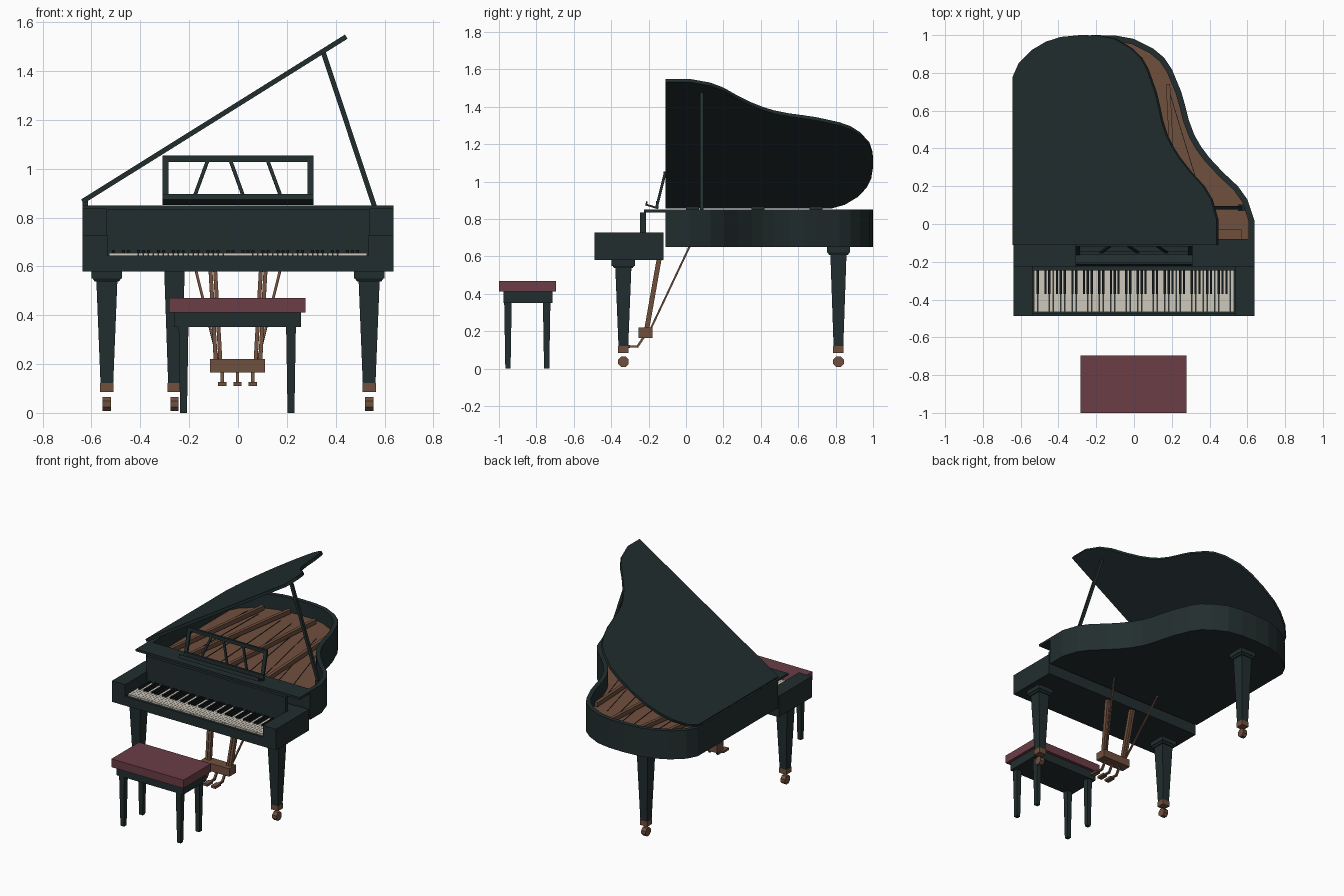
import bpy, bmesh, math
from mathutils import Vector, Matrix

cube = bpy.data.objects.get("Cube")
if cube:
    bpy.data.objects.remove(cube)


def material(name, rgb):
    m = bpy.data.materials.new(name)
    m.use_nodes = True
    m.diffuse_color = (*rgb, 1)
    m.node_tree.nodes["Principled BSDF"].inputs["Base Color"].default_value = (*rgb, 1)
    return m


EBONY = material("dark lacquer", (0.016, 0.027, 0.028))
BLACK = material("black key", (0.007, 0.011, 0.012))
BROWN = material("brown wood", (0.16, 0.08, 0.048))
RED = material("red cushion", (0.147, 0.048, 0.061))
IVORY = material("ivory key", (0.62, 0.58, 0.50))


def finish(name, bm, mat):
    bmesh.ops.recalc_face_normals(bm, faces=bm.faces)
    me = bpy.data.meshes.new(name)
    bm.to_mesh(me)
    bm.free()
    me.materials.append(mat)
    ob = bpy.data.objects.new(name, me)
    bpy.context.collection.objects.link(ob)
    return ob


def add_box(bm, x, y, z):
    """Box from (low, high) pairs."""
    size = [b - a for a, b in (x, y, z)]
    mid = [(a + b) / 2 for a, b in (x, y, z)]
    bmesh.ops.create_cube(bm, size=1, matrix=Matrix.Translation(mid) @ Matrix.Diagonal((*size, 1)))


def add_beam(bm, p, q, w, d):
    """Rectangular bar from p to q, w wide and d deep."""
    p, q = Vector(p), Vector(q)
    axis = (q - p).normalized()
    side = Vector((1, 0, 0)) if abs(axis.x) < 0.9 else Vector((0, 1, 0))
    side = (side - axis * side.dot(axis)).normalized()
    rot = Matrix((side, axis.cross(side), axis)).transposed().to_4x4()
    bmesh.ops.create_cube(bm, size=1, matrix=Matrix.Translation((p + q) / 2) @ rot
                          @ Matrix.Diagonal((w, d, (q - p).length, 1)))


def box(name, mat, *boxes):
    bm = bmesh.new()
    for b in boxes:
        add_box(bm, *b)
    return finish(name, bm, mat)


def beams(name, mat, *bars):
    bm = bmesh.new()
    for b in bars:
        add_beam(bm, *b)
    return finish(name, bm, mat)


def taper(name, mat, x, y, z, bottom, top):
    """Square post, half widths given at both ends."""
    bm = bmesh.new()
    bmesh.ops.create_cone(bm, cap_ends=True, segments=4, radius1=bottom * math.sqrt(2),
                          radius2=top * math.sqrt(2), depth=z[1] - z[0],
                          matrix=Matrix.Translation((x, y, sum(z) / 2)) @ Matrix.Rotation(math.pi / 4, 4, 'Z'))
    return finish(name, bm, mat)


def prism(name, mat, pts, z0, z1):
    bm = bmesh.new()
    face = bm.faces.new([bm.verts.new((x, y, z0)) for x, y in pts])
    up = bmesh.ops.extrude_face_region(bm, geom=[face])["geom"]
    bmesh.ops.translate(bm, vec=(0, 0, z1 - z0), verts=[v for v in up if isinstance(v, bmesh.types.BMVert)])
    return finish(name, bm, mat)


# Case outline, counterclockwise from the front left corner
OUTLINE = [(-.637, -.11), (.637, -.11), (.637, .02), (.60, .13), (.55, .20), (.47, .275), (.40, .35),
           (.355, .41), (.32, .47), (.29, .55), (.27, .63), (.25, .70), (.20, .82), (.16, .88), (.10, .93),
           (0, .98), (-.10, .998), (-.22, 1), (-.34, .99), (-.43, .965), (-.52, .92), (-.60, .85), (-.637, .78)]


def inset(pts, d):
    out = []
    for i, p in enumerate(pts):
        a, p, b = Vector(pts[i - 1]), Vector(p), Vector(pts[(i + 1) % len(pts)])
        e, f = (p - a).normalized(), (b - p).normalized()
        n, m = Vector((-e.y, e.x)), Vector((-f.y, f.x))
        out.append(tuple(p + (n + m) * d / (1 + n.dot(m))))
    return out


# Curved rim with floor and soundboard
INNER = inset(OUTLINE, 0.03)
bm = bmesh.new()
rings = [[bm.verts.new((x, y, z)) for x, y in pts]
         for pts, z in ((OUTLINE, .65), (OUTLINE, .85), (INNER, .85), (INNER, .65))]
for r in range(4):
    a, b = rings[r], rings[(r + 1) % 4]
    for i in range(len(a)):
        j = (i + 1) % len(a)
        bm.faces.new((a[i], a[j], b[j], b[i]))
finish("rim", bm, EBONY)
prism("case_floor", EBONY, INNER, .65, .70)
prism("soundboard", BROWN, INNER, .72, .75)
box("pin_block", BROWN, ((-.57, .57), (-.08, -.03), (.75, .78)))
beams("frame_bars", BROWN, *[((x, -.05, .78), (u, v, .78), .022, .03) for x, u, v in
                             ((-.54, -.42, .88), (-.40, -.25, .93), (-.10, -.03, .90), (.22, .18, .74))])
beams("strings", EBONY, *[((-.55 + .12 * i, -.03, .757), (-.5 + .085 * i, .82 - .012 * i * (i > 5), .757), .003, .003)
                          for i in range(9)])

# Lid, turned open about its left edge, with hinges
lid = prism("lid", EBONY, [(x + .637, y) for x, y in OUTLINE], 0, .02)
lid.data.transform(Matrix.Translation((-.632, 0, .857)) @ Matrix.Rotation(-math.radians(32), 4, 'Y'))
box("lid_hinges", EBONY, *[((-.637, -.615), (y, y + .07), (.845, .868)) for y in (0, .35, .66)])
beams("lid_prop", EBONY, ((.567, .085, .82), (.35, .085, 1.475), .02, .018))
box("prop_bracket", EBONY, ((.55, .585), (.068, .102), (.80, .835)), ((.575, .61), (.075, .095), (.80, .83)))

# Keyboard case
box("key_bed", EBONY, ((-.54, .54), (-.47, -.12), (.58, .635)), ((-.54, .54), (-.488, -.47), (.58, .645)),
    ((-.54, .54), (-.215, -.12), (.63, .725)))
for side in (-1, 1):
    box("left_cheek" if side > 0 else "right_cheek", EBONY,
        (sorted((side * .535, side * .637)), (-.488, -.12), (.58, .728)))
box("fallboard", EBONY, ((-.54, .54), (-.245, -.215), (.635, .835)))
box("front_shelf", EBONY, ((-.637, .637), (-.225, -.11), (.835, .85)))

# Keys
KEYS, START = 52, -.53
PITCH = -2 * START / KEYS
box("white_keys", IVORY, *[((START + i * PITCH + .0008, START + (i + 1) * PITCH - .0008), (-.467, -.245), (.635, .655))
                           for i in range(KEYS)])
box("black_keys", BLACK, *[((START + (i + 1) * PITCH - .006, START + (i + 1) * PITCH + .006), (-.37, -.245), (.65, .667))
                           for i in range(KEYS - 1) if i % 7 in (0, 2, 3, 5, 6)])

# Music desk
LOW, HIGH = (-.158, .86), (-.113, 1.04)


def desk(x, t):
    return (x, LOW[0] + (HIGH[0] - LOW[0]) * t, LOW[1] + (HIGH[1] - LOW[1]) * t)


beams("desk_frame", EBONY, (desk(-.297, 0), desk(-.297, 1), .024, .014), (desk(.297, 0), desk(.297, 1), .024, .014),
      (desk(-.309, 1), desk(.309, 1), .014, .026), (desk(-.309, .1), desk(.309, .1), .014, .035),
      *[(desk(a, .15), desk(b, .95), .014, .01) for a, b in ((-.178, -.125), (.022, -.03), (.175, .122))])
beams("desk_ledge", EBONY, ((0, -.213, .877), (0, -.148, .857), .62, .01),
      ((0, -.215, .872), (0, -.208, .895), .62, .008))

# Legs with brass-toned feet and casters
for name, x, y, top in (("front_left", .537, -.335, .58), ("front_right", -.537, -.335, .58), ("back", -.26, .815, .65)):
    taper(name + "_leg_cap", EBONY, x, y, (top - .03, top), .062, .062)
    taper(name + "_leg_neck", EBONY, x, y, (top - .042, top - .03), .05, .058)
    taper(name + "_leg", EBONY, x, y, (.12, top - .04), .026, .043)
    taper(name + "_leg_foot", BROWN, x, y, (.085, .122), .028, .028)
    bm = bmesh.new()
    bmesh.ops.create_cone(bm, cap_ends=True, segments=8, radius1=.031, radius2=.031, depth=.034,
                          matrix=Matrix.Translation((x, y, .037)) @ Matrix.Rotation(math.pi / 2, 4, 'Y')
                          @ Matrix.Rotation(math.pi / 8, 4, 'Z'))
    finish(name + "_caster", bm, BROWN)

# Pedal lyre
box("lyre_box", BROWN, ((-.114, .111), (-.255, -.18), (.165, .22)))
for s in (-1, 1):
    name = "left" if s > 0 else "right"
    beams(name + "_lyre_post", BROWN, *[((s * (.072 + o), -.21, .21), (s * (.094 + o), -.143, .59), .016, .026)
                                        for o in (0, .019)])
    beams(name + "_lyre_brace", BROWN, ((s * .08, -.19, .21), (s * .19, .02, .655), .01, .01))
for i, x in enumerate((-.064, -.002, .06)):
    box(f"pedal_{i + 1}", BROWN, ((x - .017, x + .017), (-.36, -.30), (.11, .126)),
        ((x - .007, x + .007), (-.30, -.255), (.112, .124)))
    beams(f"pedal_rod_{i + 1}", BROWN, ((x, -.262, .114), (x, -.225, .17), .014, .012))

# Bench
box("bench_seat", RED, ((-.283, .277), (-1, -.695), (.412, .47)))
box("bench_apron", EBONY, ((-.263, .257), (-.975, -.715), (.352, .412)))
for x in (-.223, .217):
    for y in (-.952, -.745):
        taper("bench_leg", EBONY, x, y, (0, .355), .014, .02)
